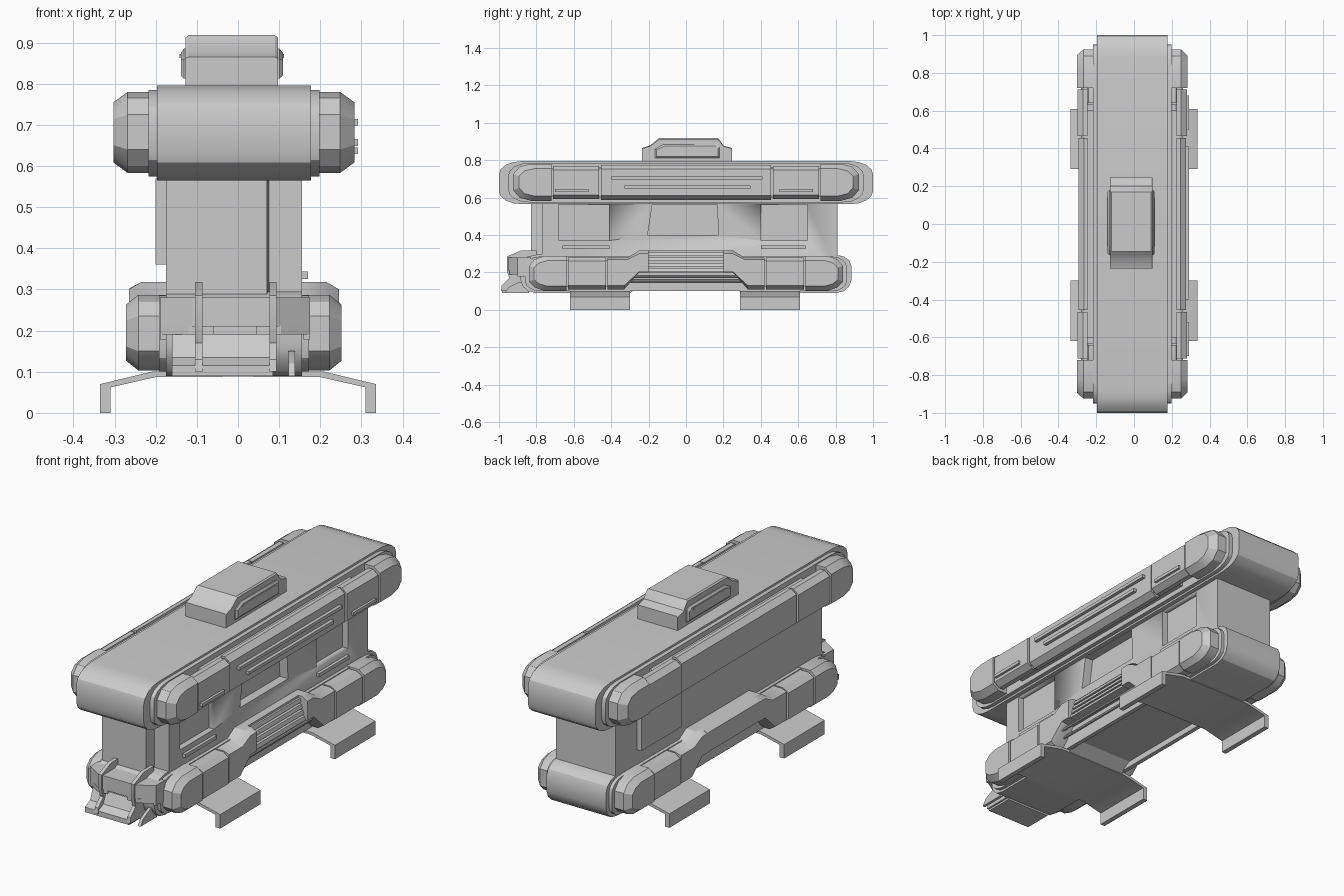
import bpy, bmesh
from math import sin, cos, pi, radians

if "Cube" in bpy.data.objects:
    bpy.data.objects.remove(bpy.data.objects["Cube"])

CX = -0.01          # body centre line


def finish(bm, name):
    bmesh.ops.recalc_face_normals(bm, faces=bm.faces)
    me = bpy.data.meshes.new(name)
    bm.to_mesh(me)
    bm.free()
    ob = bpy.data.objects.new(name, me)
    bpy.context.collection.objects.link(ob)
    bpy.ops.object.select_all(action='DESELECT')
    ob.select_set(True)
    bpy.context.view_layer.objects.active = ob
    bpy.ops.object.shade_smooth_by_angle(angle=radians(28))
    return ob


def loft(name, layers, axis='x'):
    """Join equal-length outlines placed along one axis into a closed solid."""
    bm = bmesh.new()
    place = {'x': lambda d, p: (d, p[0], p[1]),
             'y': lambda d, p: (p[0], d, p[1]),
             'z': lambda d, p: (p[0], p[1], d)}[axis]
    rings = [[bm.verts.new(place(d, p)) for p in pts] for d, pts in layers]
    n = len(rings[0])
    for a, b in zip(rings, rings[1:]):
        for i in range(n):
            j = (i + 1) % n
            bm.faces.new((a[i], a[j], b[j], b[i]))
    bm.faces.new(rings[0])
    bm.faces.new(rings[-1])
    return finish(bm, name)


def prism(name, pts, a, b, axis='x'):
    return loft(name, [(a, pts), (b, pts)], axis)


def rect(a0, a1, b0, b1):
    return [(a0, b0), (a1, b0), (a1, b1), (a0, b1)]


def box(name, x0, x1, y0, y1, z0, z1):
    return prism(name, rect(y0, y1, z0, z1), x0, x1)


def rounded(half, z0, z1, ry, rz, n=4):
    """Side outline of a slab with softly rounded ends."""
    pts = []
    for sy, sz, start in ((1, 1, 0), (-1, 1, 1), (-1, -1, 2), (1, -1, 3)):
        for i in range(n + 1):
            t = (start + i / n) * pi / 2
            zc = z1 - rz if sz > 0 else z0 + rz
            pts.append((sy * (half - ry) + ry * cos(t), zc + rz * sin(t)))
    return pts


def inset(pts, py, pz, sy, sz):
    return [(py + (y - py) * sy, pz + (z - pz) * sz) for y, z in pts]


def pod(name, side, pts, d0, d1, py, pz, sy=1.0, sz=0.76, cham=0.03):
    """Rail segment with chamfered outer face."""
    X = lambda d: CX + side * d
    return loft(name, [(X(d0), pts), (X(d1 - cham), pts),
                       (X(d1), inset(pts, py, pz, sy, sz))])


def flip(pts, e):
    return [(y * e, z) for y, z in pts]


# roof slab
prism("roof_slab", rounded(1.0, .565, .795, .12, .07), CX - .187, CX + .187)

# main body with recessed windows on the right side
body = prism("body", [(-.175, -.83), (.07, -.83), (.075, -.77), (.155, -.77),
                      (.155, .81), (-.175, .81)], .2, .6, 'z')
cuts = [(rect(-.68, -.41, .37, .563), .125), (rect(.4, .65, .37, .563), .125),
        ([(-.205, .4), (.175, .4), (.165, .563), (-.18, .563)], .11)]
for i, (pts, depth) in enumerate(cuts):
    c = prism("window_cutter_%d" % i, pts, depth, .2)
    c.hide_render = True
    c.hide_viewport = True
    m = body.modifiers.new("window", 'BOOLEAN')
    m.operation = 'DIFFERENCE'
    m.solver = 'EXACT'
    m.object = c
for y0, y1 in ((-.66, -.41), (.4, .64)):
    box("window_sill_bar", .15, .17, y0, y1, .325, .343)
box("left_door_panel", -.2, -.17, .32, .64, .36, .57)

# lower slab with raised middle underside
low = [(.885, .16), (.885, .235), (.872, .265), (.845, .285), (.8, .295)]
under = [(.3, .09), (.8, .09), (.845, .1), (.872, .125)]
half_out = [(.24, .13)] + under + low
prism("lower_slab", half_out + [(-y, z) for y, z in reversed(half_out)],
      CX - .165, CX + .165)

for side in (-1, 1):
    tag = "right" if side > 0 else "left"
    # upper rails
    prism(tag + "_roof_edge", rounded(.95, .575, .785, .11, .065),
          CX + side * .185, CX + side * .208)
    box(tag + "_rail_mount", CX + side * .2, CX + side * .24, -.6, .6, .6, .76)
    for e in (-1, 1):
        cap = flip([(.72, .583), (.83, .583), (.89, .6), (.925, .64), (.925, .725),
                    (.89, .765), (.83, .78), (.72, .78)], e)
        pod(tag + "_upper_cap", side, cap, .18, .293, .72 * e, .682, .84, .74, .035)
        seg = flip(rect(.465, .712, .592, .77), e)
        pod(tag + "_upper_segment", side, seg, .235, .29, 0, .68)
        box(tag + "_upper_seam", CX + side * .235, CX + side * .27,
            .45 * e, .73 * e, .605, .757)
    pod(tag + "_upper_rail", side, rect(-.455, .455, .588, .775), .235, .285, 0, .68)

    # lower rails
    prism(tag + "_lower_edge", rounded(.86, .1, .285, .08, .055),
          CX + side * .16, CX + side * .182).hide_render = False
    for e in (-1, 1):
        cap = flip([(.64, .103), (.76, .103), (.81, .12), (.84, .15), (.84, .235),
                    (.81, .27), (.76, .287), (.64, .287)], e)
        pod(tag + "_lower_cap", side, cap, .16, .262, .64 * e, .195, .86, .74)
        seg = flip(rect(.428, .632, .108, .281), e)
        pod(tag + "_lower_segment", side, seg, .16, .258, 0, .195)
        arm = flip([(.2, .2), (.25, .2), (.33, .11), (.42, .11), (.42, .281),
                    (.31, .281), (.25, .318), (.2, .318)], e)
        pod(tag + "_lower_arm", side, arm, .16, .255, .3 * e, .22, 1, .82)
        box(tag + "_lower_seam", CX + side * .16, CX + side * .235,
            .41 * e, .65 * e, .125, .265)

# middle of the lower rails: solid bridge on the left, slats and rods on the right
pod("left_lower_bridge", -1, rect(-.21, .21, .2, .318), .16, .255, 0, .23, 1, .82)
box("right_grille_back", .15, .195, -.21, .21, .2, .318)
for i in range(4):
    z = .205 + i * .028
    x = .235 - i * .008
    prism("right_grille_slat", [(.19, z), (x, z), (x - .006, z + .018), (.19, z + .018)],
          -.215, .215, 'y')
for i in range(3):
    x, z = .165 + i * .025, .13 + i * .024
    rod = [(x + .007 * cos(k * pi / 4), z + .007 * sin(k * pi / 4)) for k in range(8)]
    prism("right_rod", rod, -.3, .3, 'y')

# raised strips on the right upper rail
for y0, y1, z in ((-.4, .41, .706), (-.33, .345, .657),
                  (-.7, -.52, .637), (.5, .68, .637)):
    box("right_rail_strip", .265, .292, y0, y1, z - .008, z + .008)

# roof hatch and its side frames
hatch = [(-.235, .79), (-.235, .865), (-.19, .88), (-.16, .905), (-.145, .918),
         (.17, .918), (.182, .905), (.2, .878), (.247, .865), (.247, .79)]
loft("roof_hatch", [(-.127, inset(hatch, 0, .79, 1, .95)), (-.12, hatch),
                    (.09, hatch), (.097, inset(hatch, 0, .79, 1, .95))])
for side in (-1, 1):
    X = lambda d: -.015 + side * d
    frame = [(-.165, .812), (.18, .812), (.18, .872), (.165, .885), (-.12, .885),
             (-.165, .86)]
    loft("hatch_side_frame", [(X(.1), frame), (X(.116), frame),
                              (X(.124), inset(frame, 0, .845, .95, .75))])
    box("hatch_side_strip", X(.11), X(.127), -.12, .14, .862, .872)

# feet
foot = [(0, .102), (.21, .1), (.335, .07), (.335, 0), (.31, 0), (.31, .062),
        (.2, .087), (0, .088)]
for side in (-1, 1):
    for y0, y1 in ((-.62, -.3), (.29, .61)):
        prism("foot", [(x * side, z) for x, z in foot], y0, y1, 'y')

# front bumper: wrapped upper band with arched lower edge, plate, straps and hook
plan = [(-.19, -.83), (-.19, -.9), (-.11, -.95), (.095, -.95), (.175, -.9), (.175, -.83)]
prism("front_bumper", plan, .21, .28, 'z')
for x0, x1, xm in ((-.19, -.06, -.12), (.175, .045, .105)):
    prism("front_bumper_corner", [(x0, -.84), (x0, -.9), (xm, -.945), (x1, -.945),
                                  (xm, -.84)], .19, .212, 'z')
lip = [(-.84, .09), (-.985, .09), (-.985, .115), (-.945, .135), (-.92, .19), (-.84, .19)]
prism("front_lower_plate", lip, -.16, .085)
strap = [(-.8, .1), (-.99, .1), (-.985, .13), (-.945, .17), (-.958, .21), (-.958, .285),
         (-.88, .318), (-.8, .318)]
for x in (-.095, .085):
    prism("front_strap", strap, x - .009, x + .009)
prism("front_hook", [(-.84, .09), (-.97, .09), (-.95, .12), (-.89, .15), (-.84, .15)],
      .123, .138)
for x in (-.182, .167):
    box("front_bumper_mount", x - .008, x + .008, -.9, -.82, .178, .195)
